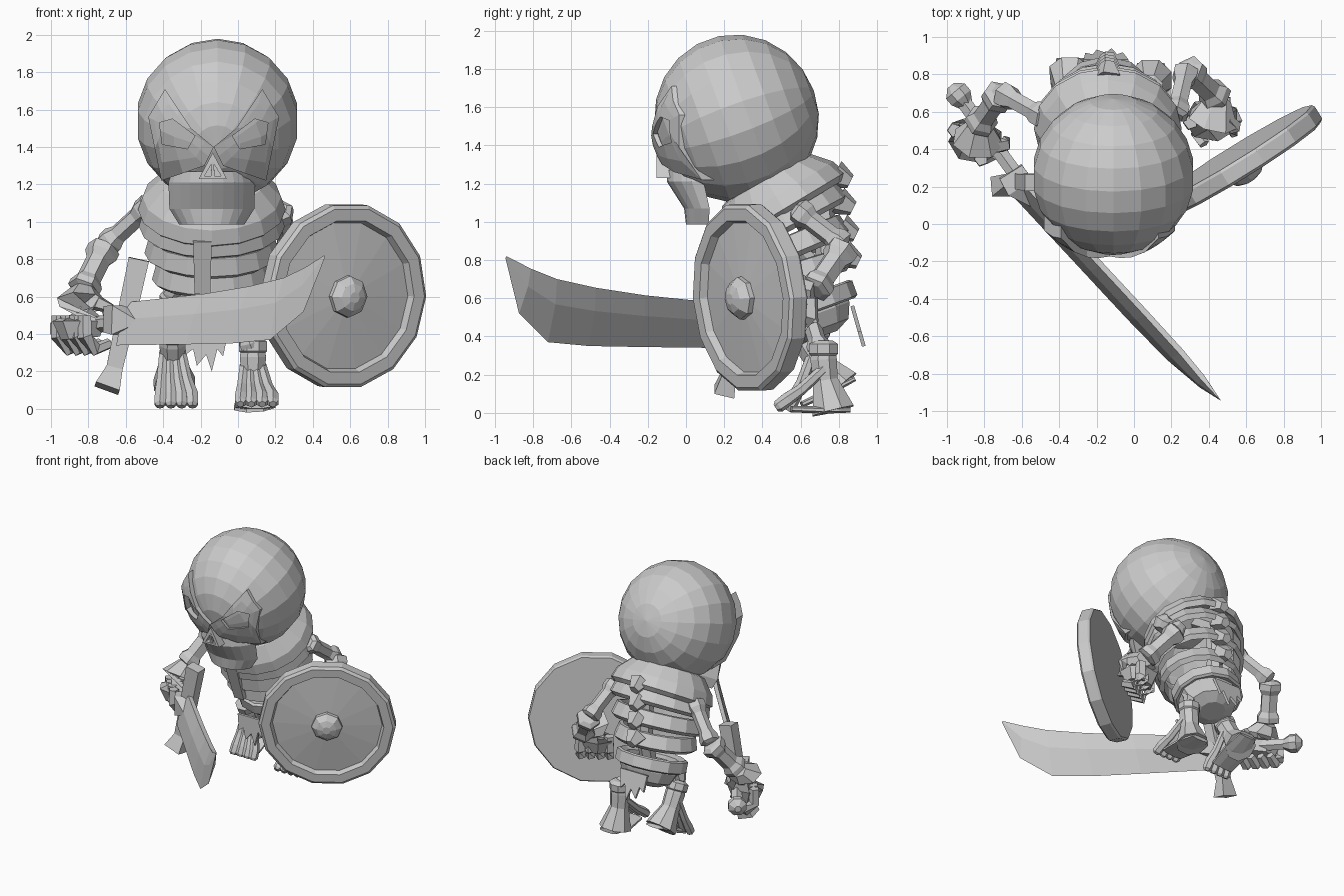
import bpy, bmesh, math
from mathutils import Vector as V, Matrix as M

bone = bpy.data.materials.new("bone_grey")
bone.diffuse_color = (0.6, 0.6, 0.6, 1)
I = M.Identity(4)


def make(name, verts, faces, mat=I):
    me = bpy.data.meshes.new(name)
    me.from_pydata([mat @ V(v) for v in verts], [], faces)
    bm = bmesh.new()
    bm.from_mesh(me)
    bmesh.ops.recalc_face_normals(bm, faces=bm.faces)
    bm.to_mesh(me)
    bm.free()
    me.materials.append(bone)
    ob = bpy.data.objects.new(name, me)
    bpy.context.collection.objects.link(ob)
    return ob


def loft(name, rings, mat=I, caps=True, loop=False):
    """Skin a stack of equal-sized closed rings."""
    n, k = len(rings[0]), len(rings)
    verts = [v for r in rings for v in r]
    faces = [(i * n + j, i * n + (j + 1) % n, (i + 1) % k * n + (j + 1) % n, (i + 1) % k * n + j)
             for i in range(k if loop else k - 1) for j in range(n)]
    if caps and not loop:
        faces += [tuple(range(n)), tuple(range((k - 1) * n, k * n))]
    return make(name, verts, faces, mat)


def tube(name, pts, radii, n=6, squash=1.0, mat=I):
    """Round or flattened bar that follows a path."""
    pts = [V(p) for p in pts]
    rings = []
    for i, p in enumerate(pts):
        t = (pts[min(i + 1, len(pts) - 1)] - pts[max(i - 1, 0)]).normalized()
        a = t.cross(V((0, 0, 1)) if abs(t.z) < 0.9 else V((0, 1, 0))).normalized()
        b = a.cross(t)
        rings.append([p + radii[i] * (a * math.cos(w) + b * math.sin(w) * squash)
                      for w in [math.tau * (j + 0.5) / n for j in range(n)]])
    return loft(name, rings, mat)


def revolve(name, prof, n, mat=I, sy=1.0, loop=False):
    """Turn an (r, z) profile about z."""
    rings = [[(r * math.cos(math.tau * j / n), r * sy * math.sin(math.tau * j / n), z)
              for j in range(n)] for r, z in prof]
    return loft(name, rings, mat, loop=loop)


def plate(name, pts, thick, mat=I):
    return loft(name, [[(x, -thick / 2, z) for x, z in pts], [(x, thick / 2, z) for x, z in pts]], mat)


def bone_rod(name, a, b, r):
    """Limb bone with a swollen knob at each end."""
    a, b = V(a), V(b)
    f = [0, 0.06, 0.2, 0.32, 0.72, 0.84, 0.96, 1]
    tube(name, [a.lerp(b, t) for t in f], [r * k for k in (0.7, 1.15, 1.15, 0.85, 0.85, 1.15, 1.15, 0.7)])


def place(x, y, z, tilt):
    return M.Translation((x, y, z)) @ M.Rotation(math.radians(tilt), 4, 'X')


# ---- skull: poles point to the face and the back of the head ----
bm = bmesh.new()
bmesh.ops.create_uvsphere(bm, u_segments=18, v_segments=11, radius=1.0)
skull_mat = place(-0.11, 0.265, 1.54, 110) @ M.Diagonal((0.437, 0.442, 0.43, 1))
make("skull", [v.co.copy() for v in bm.verts], [[v.index for v in f.verts] for f in bm.faces], skull_mat)
bm.free()

# brow and cheek plates, each wrapped around an eye socket
HOLE = [(0.10, 1.46), (0.16, 1.505), (0.22, 1.55), (0.29, 1.53), (0.275, 1.415), (0.14, 1.39)]
EDGE = [(0.0, 1.40), (0.12, 1.50), (0.26, 1.71), (0.35, 1.56), (0.28, 1.22), (0.05, 1.30)]


def split(pts):
    """Add the midpoint of every side."""
    out = []
    for a, b in zip(pts, pts[1:] + pts[:1]):
        out += [a, ((a[0] + b[0]) / 2, (a[1] + b[1]) / 2)]
    return out


def on_skull(u, z, r, s):
    return (-0.13 + s * u, 0.27 - math.sqrt(max(r * r - u * u - (z - 1.54) ** 2, 0.0)), z)


hole, edge = split(HOLE), split(EDGE)
mid = [((a + c) / 2, (b + d) / 2) for (a, b), (c, d) in zip(hole, edge)]
for s, side in ((1, "left"), (-1, "right")):
    rings = [[on_skull(u, z, r, s) for u, z in p]
             for p, r in ((hole, 0.46), (mid, 0.462), (edge, 0.465), (edge, 0.40), (mid, 0.40), (hole, 0.40))]
    loft("brow_plate_" + side, rings, loop=True)

# nose frame around a sunken opening
nose = [((0, 1.37), (0.075, 1.23), (-0.075, 1.23)), ((0, 1.32), (0.045, 1.245), (-0.045, 1.245))]
loft("nose", [[(u - 0.135, y, z) for u, z in nose[k]] for k, y in
              ((0, -0.04), (0, -0.155), (1, -0.155), (1, -0.115))])
tube("nose_bridge", [(-0.135, -0.15, 1.32), (-0.135, -0.14, 1.24)], [0.008, 0.014], 4)

# jaw: half-round block that narrows downward
rings = []
for z, rx, ry, cy in ((1.27, 0.22, 0.26, 0.16), (1.21, 0.24, 0.26, 0.16), (1.07, 0.235, 0.18, 0.17), (0.985, 0.18, 0.16, 0.16)):
    arc = [math.radians(-90 + 15 * (j - 5)) for j in range(11)]
    rings.append([(-0.14 + rx * math.cos(a), cy + ry * math.sin(a), z) for a in arc])
loft("jaw", rings)

# ---- rib cage: stacked sloping bands ----
revolve("shoulder_collar", [(0.17, 0.17), (0.28, 0.14), (0.37, 0.04), (0.395, -0.04), (0.36, -0.07), (0.34, -0.03), (0.15, 0.12)],
        16, place(-0.14, 0.49, 1.10, 31), 0.95, True)
for i, (r, tilt) in enumerate(((0.385, 28), (0.355, 23), (0.315, 17))):
    revolve("rib_%d" % (i + 1), [(r - 0.05, 0.06), (r - 0.02, 0.055), (r + 0.005, -0.04), (r - 0.03, -0.065)], 16,
            place(-0.14, 0.515 + 0.03 * i, 1.01 - 0.14 * i, tilt), 0.9, True)
tube("spine", [(-0.15, 0.5, 1.25), (-0.15, 0.72, 1.1), (-0.15, 0.74, 0.8), (-0.15, 0.67, 0.5)], [0.06] * 4)
for i in range(4):
    y, z = 0.83 + 0.015 * i, 1.25 - 0.14 * i
    tube("vertebra_%d" % (i + 1), [(-0.14, y - 0.05, z), (-0.14, y + 0.03, z - 0.04)], [0.08, 0.04], 5)
tube("breastbone", [(-0.19, 0.2, 0.9), (-0.19, 0.3, 0.62)], [0.07, 0.06], 4, 0.4)

# ---- pelvis, belt and torn cloth ----
hips = place(-0.15, 0.65, 0.57, 20)
revolve("belt", [(0.25, 0.05), (0.27, 0.04), (0.27, -0.04), (0.25, -0.05), (0.2, -0.03), (0.2, 0.03)], 12, hips, 0.92, True)
revolve("pelvis", [(0.23, 0.0), (0.23, -0.06), (0.19, -0.14), (0.1, -0.18)], 10, hips, 0.9)
TORN = [(-0.12, 0), (0.12, 0), (0.09, -0.14), (0.06, -0.1), (0.03, -0.22), (0, -0.13), (-0.05, -0.19), (-0.07, -0.1), (-0.11, -0.13)]
plate("back_cloth", TORN, 0.02, place(-0.15, 0.87, 0.56, 16))
plate("front_cloth", TORN, 0.02, place(-0.17, 0.42, 0.42, 0))


# ---- legs and feet ----
def foot(side, mat):
    tube("heel_" + side, [(0, 0, 0.05), (0, 0, -0.02), (0, 0.01, -0.13), (0.01, 0.05, -0.29)], [0.065, 0.075, 0.07, 0.12], 8, mat=mat)
    tube("ankle_" + side, [(0, 0, 0.08), (0, 0, 0.06), (0, 0, 0.01), (0, 0, -0.01)], [0.05, 0.082, 0.082, 0.06], 8, mat=mat)
    tube("sole_" + side, [(0.01, 0.14, -0.285), (0.01, 0, -0.285), (0.02, -0.17, -0.28)], [0.08, 0.115, 0.1], 8, 0.18, mat)
    for i in range(4):
        x = (i - 1.5)
        tube("toe_%s_%d" % (side, i + 1),
             [(0.03 * x, 0, -0.07), (0.01 + 0.045 * x, -0.12, -0.18), (0.02 + 0.055 * x, -0.19, -0.23),
              (0.02 + 0.058 * x, -0.235, -0.265), (0.02 + 0.058 * x, -0.25, -0.275)],
             [0.028, 0.03, 0.036, 0.034, 0.02], mat=mat)


foot("left", M.Translation((0.08, 0.72, 0.30)))
foot("right", place(-0.35, 0.63, 0.37, 27))
bone_rod("left_leg", (0.0, 0.64, 0.53), (0.07, 0.7, 0.33), 0.055)
bone_rod("right_leg", (-0.3, 0.62, 0.53), (-0.34, 0.63, 0.4), 0.055)


# ---- arms and gripping hands ----
def arm(side, shoulder, elbow, wrist, grip, axis, out):
    bone_rod("upper_arm_" + side, shoulder, elbow, 0.063)
    bone_rod("forearm_" + side, elbow, wrist, 0.078)
    g, a, o, up = V(grip), V(axis), V(out), V((0, 0, 1))
    tube("palm_" + side, [V(wrist), g + o * 0.05 + up * 0.1, g + o * 0.06, g + o * 0.05 - up * 0.09],
         [0.07, 0.14, 0.15, 0.11], 7, 0.8)
    for i in range(4):
        p = g + a * (i - 1.5) * 0.07
        tube("finger_%s_%d" % (side, i + 1),
             [p + o * 0.12 + up * 0.03, p + o * 0.12 - up * 0.08, p + o * 0.04 - up * 0.15, p - o * 0.06 - up * 0.12],
             [0.038, 0.043, 0.04, 0.03], 5)
    tube("thumb_" + side, [g + up * 0.1 + a * 0.06, g + up * 0.07 - o * 0.07 + a * 0.08, g - o * 0.1 - up * 0.03 + a * 0.06],
         [0.045, 0.04, 0.028], 5)


arm("right", (-0.46, 0.56, 1.1), (-0.71, 0.70, 0.87), (-0.83, 0.53, 0.63), (-0.80, 0.46, 0.47), (0.68, -0.73, 0), (-0.73, -0.3, 0))
arm("left", (0.22, 0.57, 1.07), (0.28, 0.83, 0.87), (0.45, 0.67, 0.64), (0.44, 0.52, 0.57), (0.85, 0.526, 0), (-0.4, 0.65, 0))

# ---- sword ----
tube("sword_handle", [(-0.93, 0.68, 0.43), (-0.6, 0.22, 0.47)], [0.045, 0.045])
tube("pommel", [(-0.98, 0.74, 0.43), (-0.955, 0.71, 0.43), (-0.925, 0.675, 0.43), (-0.89, 0.63, 0.43)], [0.025, 0.07, 0.07, 0.035], 8)
tube("sword_guard", [(-0.53, 0.22, 0.8), (-0.60, 0.23, 0.48), (-0.66, 0.23, 0.22), (-0.70, 0.2, 0.11)],
     [0.078, 0.072, 0.062, 0.095], 4, 0.8)
tube("guard_stud", [(-0.66, 0.28, 0.48), (-0.61, 0.2, 0.475), (-0.53, 0.09, 0.465)], [0.10, 0.11, 0.01], 4)
# blade stations: y and z of the back edge, y and z of the cutting edge, roll
rings = []
for top, zt, low, zl, k in ((0.2, 0.57, 0.2, 0.34, 1), (-0.24, 0.615, -0.2, 0.345, 1), (-0.5, 0.655, -0.46, 0.35, 1),
                            (-0.7, 0.70, -0.68, 0.37, 0.9), (-0.83, 0.755, -0.85, 0.52, 0.5), (-0.94, 0.82, -0.945, 0.81, 0)):
    side = V((0.73, 0.68, 0))
    a = V((-0.6 + (0.2 - top) * 0.93, top, zt)) + side * 0.025 * k
    b = V((-0.6 + (0.2 - low) * 0.93, low, zl)) - side * 0.07 * k
    w = side * min(0.025, (zt - zl) * 0.1)
    m = a.lerp(b, 0.4)
    rings.append([a + w * 0.6, m + w, b, m - w, a - w * 0.6])
loft("sword_blade", rings)

# ---- round shield ----
n = V((0.523, -0.845, -0.08)).normalized()
shield = M.Translation((0.56, 0.335, 0.605)) @ n.to_track_quat('Z', 'Y').to_matrix().to_4x4()
revolve("shield_board", [(0.49, -0.05), (0.5, -0.035), (0.5, 0.04), (0.48, 0.055), (0.415, 0.055), (0.40, 0.015), (0.08, 0.045)], 14, shield)
revolve("shield_boss", [(0.112, 0.03), (0.112, 0.07), (0.075, 0.11), (0.03, 0.125)], 8, shield)
